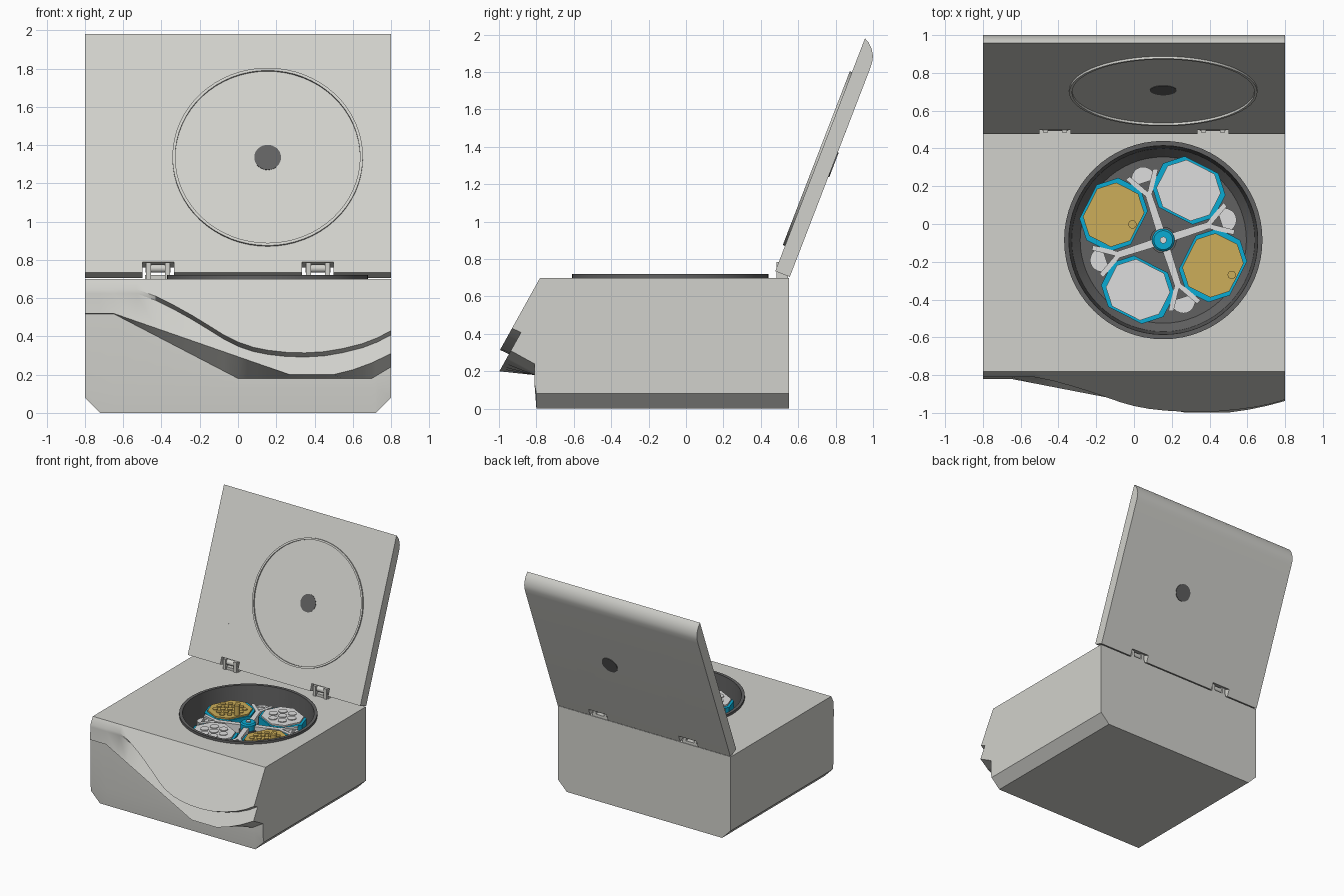
import bpy, bmesh, math
from mathutils import Matrix, Vector

cube = bpy.data.objects.get("Cube")
if cube:
    bpy.data.objects.remove(cube)


def material(name, *srgb):
    rgb = [(c / 12.92 if c < 0.04 else ((c + 0.055) / 1.055) ** 2.4) for c in srgb]
    m = bpy.data.materials.new(name)
    m.use_nodes = True
    m.diffuse_color = (*rgb, 1)
    m.node_tree.nodes["Principled BSDF"].inputs["Base Color"].default_value = (*rgb, 1)
    return m


SHELL = material("shell grey", 0.82, 0.82, 0.80)
DARK = material("dark grey", 0.38, 0.38, 0.38)
SILVER = material("rotor silver", 0.87, 0.87, 0.87)
BLUE = material("bucket blue", 0.04, 0.67, 0.83)
GOLD = material("insert gold", 0.80, 0.68, 0.35)


def finish(bm, name, mat, matrix=Matrix()):
    bmesh.ops.remove_doubles(bm, verts=bm.verts, dist=1e-5)
    bmesh.ops.recalc_face_normals(bm, faces=bm.faces)
    mesh = bpy.data.meshes.new(name)
    bm.to_mesh(mesh)
    bm.free()
    mesh.materials.append(mat)
    ob = bpy.data.objects.new(name, mesh)
    ob.matrix_world = matrix
    bpy.context.collection.objects.link(ob)
    bpy.ops.object.select_all(action='DESELECT')
    ob.select_set(True)
    bpy.context.view_layer.objects.active = ob
    bpy.ops.object.shade_smooth_by_angle(angle=math.radians(30))
    return ob


def loft(bm, rings, closed=True, caps=True):
    """Join rings of points with quads."""
    vs = [[bm.verts.new(p) for p in r] for r in rings]
    n = len(vs[0])
    for a, b in zip(vs, vs[1:]):
        for i in range(n if closed else n - 1):
            j = (i + 1) % n
            bm.faces.new((a[i], a[j], b[j], b[i]))
    if caps:
        bm.faces.new(vs[0])
        bm.faces.new(vs[-1])


def lathe(name, profile, mat, matrix=Matrix(), seg=64):
    bm = bmesh.new()
    vs = [bm.verts.new((r, 0, z)) for r, z in profile]
    es = [bm.edges.new(e) for e in zip(vs, vs[1:])]
    bmesh.ops.spin(bm, geom=vs + es, cent=(0, 0, 0), axis=(0, 0, 1),
                   angle=math.tau, steps=seg)
    return finish(bm, name, mat, matrix)


def prism(bm, outline, z0, z1):
    loft(bm, [[(x, y, z) for x, y in outline] for z in (z0, z1)])


def circle(r, cx=0, cy=0, n=20):
    return [(cx + r * math.cos(math.tau * i / n), cy + r * math.sin(math.tau * i / n))
            for i in range(n)]


def lerp(keys, x):
    if x <= keys[0][0]:
        return keys[0][1]
    for (x0, a), (x1, b) in zip(keys, keys[1:]):
        if x <= x1:
            return a + (b - a) * (x - x0) / (x1 - x0)
    return keys[-1][1]


# Housing: cross-sections lofted along x, with two sculpted steps on the front
WALL = -0.81
brow = [(-0.53, 0.646), (-0.43, 0.61), (-0.33, 0.56), (-0.24, 0.51), (-0.15, 0.455),
        (-0.07, 0.405), (0, 0.37), (0.08, 0.343), (0.16, 0.327), (0.25, 0.317),
        (0.35, 0.314), (0.45, 0.32), (0.55, 0.337), (0.65, 0.362), (0.73, 0.393), (0.8, 0.43)]
lip = [(-0.65, 0.52), (0.27, 0.2), (0.5, 0.2), (0.6, 0.225), (0.7, 0.262), (0.8, 0.31)]
foot = [(-0.65, 0.518), (0, 0.18), (0.7, 0.18), (0.8, 0.24)]


def slope(z, top):
    return min(WALL, top - (0.7 - z) * 0.556)


def section(x):
    z1, z3, z4 = lerp(brow, x), lerp(lip, x), lerp(foot, x)
    z2, zb = z1 - 0.022, max(0, abs(x) - 0.72)
    pts = [(-0.78, 0.7), (slope(z1, -0.78), z1), (slope(z2, -0.72), z2),
           (slope(z3, -0.72), z3), (WALL, z4), (WALL, 0.13), (-0.80, zb),
           (0.55, zb), (0.55, 0.7)]
    return [(x, y, z) for y, z in pts]


xs = sorted({k[0] for k in brow + lip + foot} | {-0.8, -0.72, 0.72})
bm = bmesh.new()
loft(bm, [section(x) for x in xs], closed=False)
finish(bm, "housing", SHELL)

# Top deck with a round opening
CX, CY = 0.155, -0.085
bm = bmesh.new()
for loop in ([(-0.8, -0.78), (0.8, -0.78), (0.8, 0.55), (-0.8, 0.55)],
             circle(0.51, CX, CY, 64)):
    vs = [bm.verts.new((x, y, 0.7)) for x, y in loop]
    for a, b in zip(vs, vs[1:] + vs[:1]):
        bm.edges.new((a, b))
bmesh.ops.triangle_fill(bm, edges=bm.edges, use_beauty=True, normal=(0, 0, 1))
deck = finish(bm, "top_deck", SHELL)
if deck.data.polygons[0].normal.z < 0:
    deck.data.flip_normals()

# Chamber bowl with raised rim
lathe("chamber_bowl", [(0.525, 0.695), (0.525, 0.72), (0.5, 0.72), (0.485, 0.40),
                       (0.44, 0.35), (0, 0.35)], DARK, Matrix.Translation((CX, CY, 0)))

# Lid: extruded slanted profile with hinge notches in the lower edge
HINGE = (0.335, 0.5)
cuts = [-0.8, -HINGE[1], -HINGE[0], HINGE[0], HINGE[1], 0.8]
crown = [(0.983, 1.815), (0.995, 1.85), (1.0, 1.885), (0.992, 1.925), (0.977, 1.957), (0.957, 1.98)]
bm = bmesh.new()
for i, (x0, x1) in enumerate(zip(cuts, cuts[1:])):
    t = 0.055 if i in (1, 3) else 0
    prof = [(0.477 + 0.386 * t, 0.735 + t), (0.555 + 0.386 * t, 0.705 + t)] + crown
    loft(bm, [[(x, y, z) for y, z in prof] for x in (x0, x1)])
finish(bm, "lid", SHELL)

# Lid seal ring and sight port, laid out in the lid's own plane
up = Vector((0, 0.36, 0.933))
out = Vector((0, -0.933, 0.36))
lid_frame = Matrix.Translation((CX, 0.709, 1.335)) @ Matrix(
    (Vector((1, 0, 0)), up, out)).transposed().to_4x4()
lathe("lid_seal_ring", [(0.483, -0.01), (0.483, 0.013), (0.498, 0.013), (0.498, -0.01)],
      SHELL, lid_frame)
lathe("lid_sight_port", [(0, 0.003), (0.07, 0.003), (0.07, -0.088), (0, -0.088)],
      DARK, lid_frame, 32)

# Hinges: knuckle, side arms and a base leaf in each notch
for side, sx in (("left", 1), ("right", -1)):
    hx = sx * sum(HINGE) / 2
    bm = bmesh.new()
    loft(bm, [[(hx + d, 0.515 + u, 0.755 + v) for u, v in circle(0.022)]
              for d in (-0.065, 0.065)])
    for d in (-0.05, 0.05):
        prism(bm, [(hx + d + a, 0.515 + b) for a, b in
                   ((-0.013, -0.03), (0.013, -0.03), (0.013, 0.03), (-0.013, 0.03))], 0.7, 0.785)
    prism(bm, [(hx + a, b) for a, b in
               ((-0.07, 0.495), (0.07, 0.495), (0.07, 0.545), (-0.07, 0.545))], 0.7, 0.722)
    finish(bm, side + "_hinge", SHELL)

# Rotor hub
RZ = 0.62
lathe("drive_shaft", [(0.07, 0.35), (0.07, RZ - 0.03), (0, RZ - 0.03)], DARK,
      Matrix.Translation((CX, CY, 0)), 32)
lathe("rotor_hub", [(0.06, RZ - 0.05), (0.06, RZ + 0.015), (0.05, RZ + 0.025), (0, RZ + 0.025)],
      BLUE, Matrix.Translation((CX, CY, 0)), 32)
lathe("hub_screw", [(0.018, RZ), (0.018, RZ + 0.035), (0, RZ + 0.035)], SILVER,
      Matrix.Translation((CX, CY, 0)), 16)


def hex_grid(rings, pitch):
    return [(pitch * (q + r / 2), pitch * r * 0.866)
            for q in range(-rings, rings + 1) for r in range(-rings, rings + 1)
            if abs(q + r) <= rings]


def octagon(a, b, c):
    """Radial half-size a, tangential half-size b, corner cut c."""
    return [(a, b - c), (a - c, b), (c - a, b), (-a, b - c),
            (-a, c - b), (c - a, -b), (a - c, -b), (a, c - b)]


# Four forked arms and four swinging buckets
for k in range(4):
    spin = Matrix.Translation((CX, CY, 0)) @ Matrix.Rotation(math.radians(18 + 90 * k), 4, 'Z')
    bm = bmesh.new()
    prism(bm, [(0.03, -0.022), (0.25, -0.018), (0.25, 0.018), (0.03, 0.022)], RZ - 0.07, RZ)
    for s in (1, -1):
        prism(bm, [(0.22, 0), (0.25, -0.012 * s), (0.375, 0.065 * s), (0.365, 0.09 * s)],
              RZ - 0.07, RZ)
    finish(bm, f"rotor_arm_{k + 1}", SILVER, spin)

    # Arm end cap with small bosses
    bm = bmesh.new()
    cap = [(0.32 + 0.085 * math.cos(a), 0.07 * math.sin(a))
           for a in (math.pi * (i / 12 - 0.5) for i in range(13))]
    prism(bm, cap, RZ - 0.09, RZ - 0.015)
    for y in (-0.03, 0, 0.03):
        prism(bm, circle(0.012, 0.355, y, 12), RZ - 0.02, RZ - 0.009)
    finish(bm, f"arm_end_cap_{k + 1}", SILVER, spin)

    bucket = (Matrix.Translation((CX, CY, 0))
              @ Matrix.Rotation(math.radians(63 + 90 * k), 4, 'Z')
              @ Matrix.Translation((0.295, 0, 0)))
    gold = k % 2 == 1
    bm = bmesh.new()
    prism(bm, octagon(0.152, 0.185, 0.085), 0.42, RZ - 0.005)
    finish(bm, f"bucket_{k + 1}", BLUE, bucket)

    # Tube insert with rows of tube mouths; gold inserts have a lifting post
    bm = bmesh.new()
    prism(bm, octagon(0.14, 0.158, 0.075), RZ - 0.05, RZ + 0.008)
    rings, pitch, r = (2, 0.056, 0.02) if gold else (1, 0.083, 0.034)
    for x, y in hex_grid(rings, pitch):
        prism(bm, circle(r, x, y, 16), RZ, RZ + 0.014)
    if gold:
        px, py = hex_grid(2, pitch)[0 if k == 1 else -1]
        prism(bm, circle(0.022, px, py, 16), RZ, RZ + 0.09)
    finish(bm, f"tube_insert_{k + 1}", GOLD if gold else SILVER, bucket)
